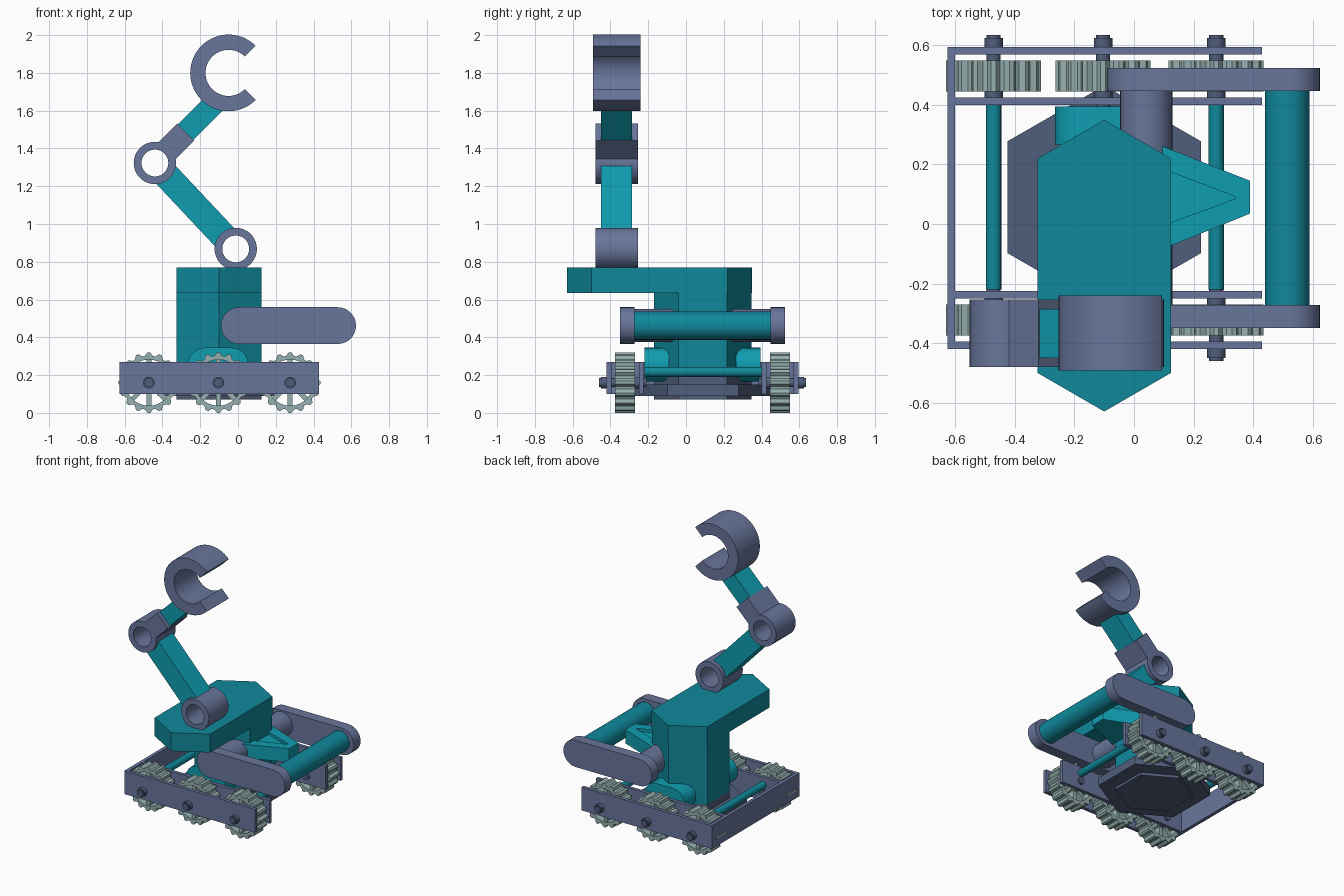
import bpy, bmesh
from math import sin, cos, pi, radians
from mathutils import Vector

if "Cube" in bpy.data.objects:
    bpy.data.objects.remove(bpy.data.objects["Cube"])

CY = 0.0875  # mirror plane of the chassis


def material(name, rgb):
    m = bpy.data.materials.new(name)
    m.diffuse_color = (*rgb, 1)
    m.use_nodes = True
    m.node_tree.nodes["Principled BSDF"].inputs["Base Color"].default_value = m.diffuse_color
    return m


TEAL = material("teal", (0.005, 0.25, 0.33))
CYAN = material("cyan", (0.005, 0.34, 0.44))
STEEL = material("steel", (0.14, 0.18, 0.33))
DARK = material("dark_steel", (0.08, 0.11, 0.20))
TYRE = material("pale_green", (0.30, 0.43, 0.43))


def prism(bm, pts, lo, hi, axis="y"):
    """Extrude a profile: (x, z) points along y, or (x, y) points along z."""
    def place(p, d):
        return (p[0], d, p[1]) if axis == "y" else (p[0], p[1], d)
    a = [bm.verts.new(place(p, lo)) for p in pts]
    b = [bm.verts.new(place(p, hi)) for p in pts]
    bm.faces.new(a)
    bm.faces.new(b[::-1])
    for i in range(len(pts)):
        j = (i + 1) % len(pts)
        bm.faces.new((a[i], b[i], b[j], a[j]))


def ring(bm, cx, cz, outer, inner, lo, hi, a0=0, a1=360, n=48):
    """Ring or open ring along y; outer may be a list of radii."""
    closed = a1 - a0 == 360
    rows = []
    for i in range(n if closed else n + 1):
        a = radians(a0 + (a1 - a0) * i / n)
        R = outer[i % len(outer)] if isinstance(outer, list) else outer
        rows.append([bm.verts.new((cx + r * cos(a), y, cz + r * sin(a)))
                     for r, y in ((inner, lo), (R, lo), (R, hi), (inner, hi))])
    for i in range(n):
        p, q = rows[i], rows[(i + 1) % len(rows)]
        for k in range(4):
            m = (k + 1) % 4
            bm.faces.new((p[k], p[m], q[m], q[k]))
    if not closed:
        bm.faces.new(rows[0])
        bm.faces.new(rows[-1][::-1])


def circle(cx, cz, r, n=32):
    return [(cx + r * cos(2 * pi * i / n), cz + r * sin(2 * pi * i / n)) for i in range(n)]


def capsule(x0, x1, cz, r, n=14):
    left = [(x0 + r * cos(pi / 2 + pi * i / n), cz + r * sin(pi / 2 + pi * i / n)) for i in range(n + 1)]
    right = [(x1 + r * cos(-pi / 2 + pi * i / n), cz + r * sin(-pi / 2 + pi * i / n)) for i in range(n + 1)]
    return left + right


def rect(x0, x1, z0, z1):
    return [(x0, z0), (x1, z0), (x1, z1), (x0, z1)]


def bar(cx, cz, angle, d0, d1, width):
    """Rectangle running from d0 to d1 along an angle from a pivot."""
    u = Vector((cos(radians(angle)), sin(radians(angle))))
    v = Vector((-u.y, u.x)) * width / 2
    c = Vector((cx, cz))
    return [tuple(p) for p in (c + u * d0 - v, c + u * d1 - v, c + u * d1 + v, c + u * d0 + v)]


def hexagon(hx, y0, y1, point):
    """Hexagon pointed at both y ends, centred on the mast."""
    x = -0.10
    return [(x, y0), (x + hx, y0 + point), (x + hx, y1 - point),
            (x, y1), (x - hx, y1 - point), (x - hx, y0 + point)]


def finish(bm, name, mat):
    bmesh.ops.recalc_face_normals(bm, faces=bm.faces[:])
    me = bpy.data.meshes.new(name)
    bm.to_mesh(me)
    bm.free()
    ob = bpy.data.objects.new(name, me)
    bpy.context.collection.objects.link(ob)
    me.materials.append(mat)
    bpy.context.view_layer.objects.active = ob
    ob.select_set(True)
    bpy.ops.object.shade_smooth_by_angle(angle=radians(25))
    ob.select_set(False)
    return ob


def solid(name, mat, pts, lo, hi, axis="y"):
    bm = bmesh.new()
    prism(bm, pts, lo, hi, axis)
    return finish(bm, name, mat)


def both_sides(lo, hi):
    """A y range and its mirror across the chassis centre."""
    return (("left", lo, hi), ("right", 2 * CY - hi, 2 * CY - lo))


# Chassis rails and back plate
for side, lo, hi in both_sides(0.57, 0.595):
    solid(f"outer_rail_{side}", STEEL, rect(-0.627, 0.43, 0.10, 0.27), lo, hi)
for side, lo, hi in both_sides(0.40, 0.425):
    solid(f"inner_rail_{side}", STEEL, rect(-0.61, 0.43, 0.10, 0.27), lo, hi)
solid("back_plate", STEEL, rect(-0.627, -0.602, 0.10, 0.27), -0.42, 0.595)

# Wheels with cleats, spokes and stub axles
for wi, wx in enumerate((-0.472, -0.104, 0.276)):
    for side, lo, hi in both_sides(0.445, 0.55):
        bm = bmesh.new()
        ring(bm, wx, 0.16, [0.16, 0.16, 0.143, 0.143], 0.122, lo, hi, -92.8125, 267.1875, 64)
        for k in range(8):
            prism(bm, bar(wx, 0.16, 45 * k, 0.03, 0.128, 0.026), lo + 0.012, hi - 0.012)
        prism(bm, circle(wx, 0.16, 0.05, 24), lo, hi)
        finish(bm, f"wheel_{side}_{wi + 1}", TYRE)
    for side, lo, hi in both_sides(0.385, 0.635):
        bm = bmesh.new()
        prism(bm, circle(wx, 0.16, 0.024, 16), lo, hi)
        out = (0.595, 0.625) if side == "left" else (2 * CY - 0.625, 2 * CY - 0.595)
        inn = (0.425, 0.445) if side == "left" else (2 * CY - 0.445, 2 * CY - 0.425)
        for a, b in (out, inn):
            prism(bm, circle(wx, 0.16, 0.031, 16), a, b)
        finish(bm, f"axle_{side}_{wi + 1}", DARK)

# Cross bars between the inner rails
for name, x in (("rear_cross_bar", -0.472), ("front_cross_bar", 0.276)):
    solid(name, TEAL, circle(x, 0.217, 0.026, 20), -0.22, 0.40)

# Hexagonal base, mast and top deck
solid("base_plate", DARK, hexagon(0.325, -0.285, 0.465, 0.187), 0.09, 0.15, "z")
solid("base_collar", DARK, hexagon(0.225, -0.17, 0.347, 0.13), 0.07, 0.20, "z")
solid("mast", TEAL, hexagon(0.225, -0.17, 0.347, 0.13), 0.20, 0.64, "z")
solid("top_deck", TEAL, hexagon(0.225, -0.63, 0.35, 0.13), 0.635, 0.77, "z")

# Rounded side housings
for side, lo, hi in both_sides(0.265, 0.395):
    solid(f"side_housing_{side}", CYAN, capsule(-0.175, -0.035, 0.255, 0.09), lo, hi)

# Nose wedge with a triangular recess
bm = bmesh.new()
prism(bm, [(0.07, 0.272), (0.07, -0.095), (0.39, 0.035), (0.39, 0.145)], 0.43, 0.51, "z")
outer = [(0.07, -0.095), (0.39, 0.035), (0.39, 0.145), (0.07, 0.272)]
inner = [(0.07, -0.015), (0.34, 0.085), (0.34, 0.092), (0.07, 0.195)]
for i in range(3):
    prism(bm, [outer[i], outer[i + 1], inner[i + 1], inner[i]], 0.51, 0.53, "z")
finish(bm, "nose_wedge", CYAN)

# Front roller on two swing arms with a pivot shaft
for side, lo, hi in both_sides(0.447, 0.525):
    solid(f"roller_arm_{side}", STEEL, capsule(0.0075, 0.5275, 0.462, 0.0975), lo, hi)
solid("roller_pivot", STEEL, circle(0.041, 0.462, 0.088), -0.28, 0.455)
solid("front_roller", TEAL, circle(0.515, 0.462, 0.075), -0.28, 0.455)

# Jointed arm
AY0, AY1 = -0.48, -0.253   # joint width
BY0, BY1 = -0.45, -0.285   # beam width
SHOULDER, ELBOW, CLAW = (-0.012, 0.868), (-0.44, 1.323), (-0.05, 1.80)
for name, c in (("shoulder_joint", SHOULDER), ("elbow_joint", ELBOW)):
    bm = bmesh.new()
    ring(bm, *c, 0.112, 0.071, AY0, AY1)
    finish(bm, name, STEEL)
solid("lower_arm", CYAN, bar(*ELBOW, -46.8, 0.085, 0.54, 0.14), BY0, BY1)
solid("elbow_bracket", STEEL, bar(*ELBOW, 45, 0.085, 0.231, 0.127), AY0, AY1)
solid("upper_arm", CYAN, bar(*ELBOW, 45, 0.22, 0.45, 0.116), BY0, BY1)

# Open claw
bm = bmesh.new()
ring(bm, *CLAW, 0.203, 0.122, -0.493, -0.24, 45, 315, 42)
finish(bm, "claw", STEEL)
